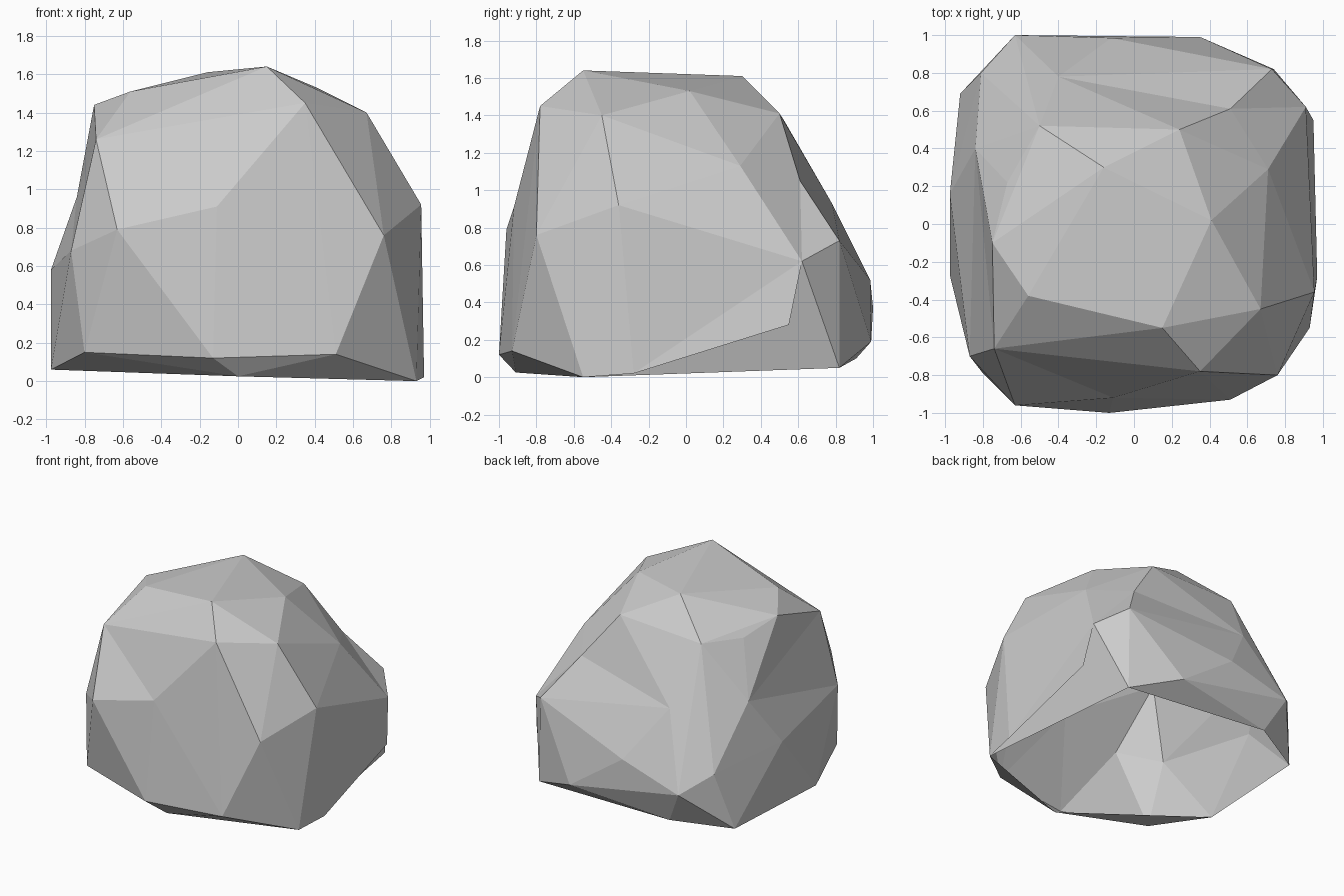
import bpy
import bmesh
from mathutils import Vector

default_cube = bpy.data.objects.get("Cube")
if default_cube:
    bpy.data.objects.remove(default_cube, do_unlink=True)

# Stone outline: short rings of corners, from the ground up
ground = [
    (.97, -.28, .02), (.93, -.55, 0), (0, -.91, .025), (-.975, -.27, .06),
    (-.92, .69, .06), (-.49, .91, .1), (.74, .82, .05),
]
lower = [
    (.51, -.93, .14), (-.13, -1, .12), (-.8, -.79, .15),
    (-.63, 1, .37), (.35, .99, .19), (.95, .55, .28),
]
belly = [
    (.76, -.8, .76), (-.11, -.92, .91), (-.63, -.96, .79), (-.87, -.7, .68),
    (-.975, .16, .58), (-.81, .8, .51), (-.12, .985, .52),
    (.73, .82, .73), (.91, .62, .62), (.955, -.36, .92),
]
shoulder = [
    (-.74, -.66, 1.26), (-.84, .4, .96), (-.4, .78, .93),
    (.51, .61, 1.05), (.71, .29, 1.13),
]
crown = [
    (.35, -.78, 1.45), (-.75, -.1, 1.44), (-.67, .22, 1.36),
    (-.5, .52, 1.38), (.24, .5, 1.41), (.67, -.45, 1.4),
]
top = [
    (.15, -.55, 1.64), (-.56, -.38, 1.51), (-.16, .3, 1.61), (.41, .02, 1.53),
]

# Creases that run through the dents, each between two corners
creases = [
    # front
    (shoulder[0], belly[1]),
    # right flank
    (shoulder[1], crown[1]),
    (shoulder[1], shoulder[0]),
    (shoulder[1], belly[3]),
    # back
    (shoulder[1], crown[3]),
    (shoulder[1], shoulder[2]),
    (shoulder[2], belly[7]),
    (shoulder[2], shoulder[3]),
    (shoulder[3], belly[8]),
    # left flank
    (ground[1], lower[5]),
    (ground[1], belly[8]),
    (ground[0], belly[8]),
]

corners = ground + lower + belly + shoulder + crown + top
core = Vector((0, 0, .7))


def wrap(points):
    """Wrap points in a faceted skin; also report the points left inside."""
    mesh = bmesh.new()
    verts = [mesh.verts.new(p) for p in points]
    bmesh.ops.convex_hull(mesh, input=verts)
    inside = [i for i, v in enumerate(verts) if not v.link_faces]
    return mesh, verts, inside


def fold(mesh, a, b):
    """Fold a pair of triangles along a-b instead of their shared edge."""
    if mesh.edges.get((a, b)):
        return
    for face in a.link_faces:
        for edge in face.edges:
            if a in edge.verts:
                continue
            if any(b in other.verts for other in edge.link_faces):
                c, d = edge.verts
                mesh.edges.remove(edge)
                mesh.faces.new((a, b, c))
                mesh.faces.new((b, a, d))
                return


# Push dented corners outward until the skin holds them all
pushed = [Vector(p) for p in corners]
skin, verts, inside = wrap(pushed)
for attempt in range(80):
    if not inside:
        break
    skin.free()
    for i in inside:
        pushed[i] = core + (pushed[i] - core) * 1.02
    skin, verts, inside = wrap(pushed)

# Settle the corners back, then fold the creases
for vert, corner in zip(verts, corners):
    vert.co = corner
vert_at = dict(zip(corners, verts))
for start, end in creases:
    fold(skin, vert_at[start], vert_at[end])

# The stone is an open shell underneath
bmesh.ops.recalc_face_normals(skin, faces=skin.faces[:])
rim = {vert_at[p] for p in ground}
underside = [f for f in skin.faces if rim.issuperset(f.verts)]
bmesh.ops.delete(skin, geom=underside, context='FACES')
for face in skin.faces:
    face.smooth = False

# Stone object and its colour
stone_mesh = bpy.data.meshes.new("stone")
skin.to_mesh(stone_mesh)
skin.free()
stone = bpy.data.objects.new("stone", stone_mesh)
bpy.context.scene.collection.objects.link(stone)

grey = bpy.data.materials.new("stone grey")
grey.use_nodes = True
colour = (.6, .6, .6, 1)
grey.diffuse_color = colour
for node in grey.node_tree.nodes:
    if node.type == 'BSDF_PRINCIPLED':
        node.inputs["Base Color"].default_value = colour
        node.inputs["Roughness"].default_value = .9
stone_mesh.materials.append(grey)
